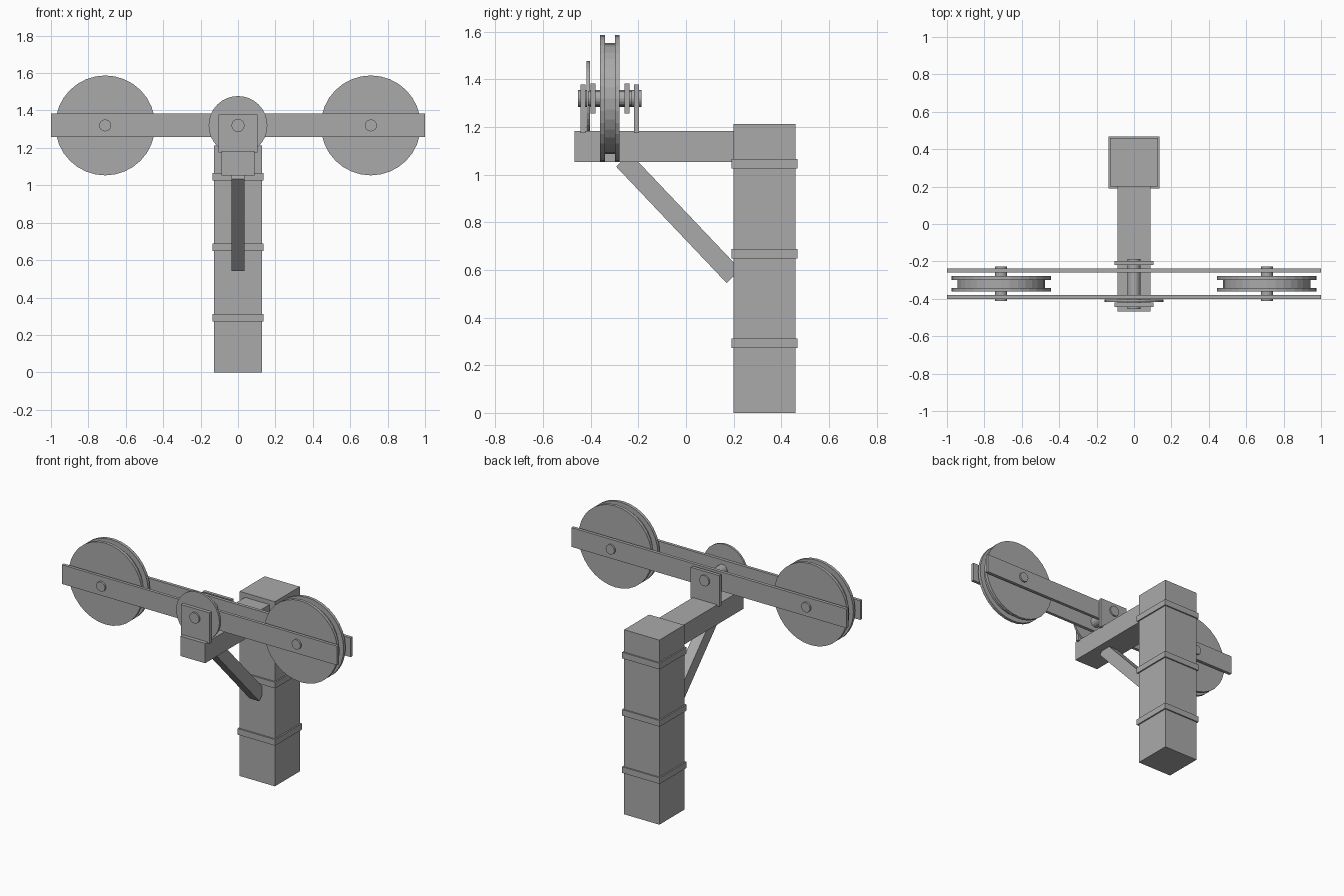
import bpy, math
from mathutils import Vector

if "Cube" in bpy.data.objects:
    bpy.data.objects.remove(bpy.data.objects["Cube"])

grey = bpy.data.materials.new("plain grey")
grey.diffuse_color = (0.4, 0.4, 0.4, 1)
grey.use_nodes = True
grey.node_tree.nodes["Principled BSDF"].inputs["Base Color"].default_value = grey.diffuse_color


def finish(name):
    ob = bpy.context.object
    ob.name = name
    ob.data.materials.append(grey)
    return ob


def box(name, x, y, z):
    """Box from (min, max) ranges on each axis."""
    bpy.ops.mesh.primitive_cube_add(size=1)
    ob = finish(name)
    ob.location = [(a + b) / 2 for a, b in (x, y, z)]
    ob.scale = [b - a for a, b in (x, y, z)]
    return ob


def disc(name, x, z, r, y0, y1, sides=32):
    """Cylinder lying along y."""
    bpy.ops.mesh.primitive_cylinder_add(
        vertices=sides, radius=r, depth=y1 - y0,
        location=(x, (y0 + y1) / 2, z), rotation=(math.pi / 2, 0, 0))
    return finish(name)


def pulley(name, x, z, yc):
    """Grooved wheel: one lathed profile of (radius, y)."""
    prof = [(0, -.041), (.267, -.041), (.267, -.021), (.233, -.021),
            (.233, .021), (.267, .021), (.267, .041), (0, .041)]
    n, verts, faces = 32, [], []
    rings = prof[1:-1]
    for r, y in rings:
        for i in range(n):
            a = 2 * math.pi * i / n
            verts.append((r * math.sin(a), y, r * math.cos(a)))
    for k in range(len(rings) - 1):
        for i in range(n):
            j = (i + 1) % n
            faces.append((k * n + i, (k + 1) * n + i, (k + 1) * n + j, k * n + j))
    faces.append(tuple(range(n)))
    faces.append(tuple(reversed(range((len(rings) - 1) * n, len(rings) * n))))
    me = bpy.data.meshes.new(name)
    me.from_pydata(verts, [], faces)
    ob = bpy.data.objects.new(name, me)
    bpy.context.collection.objects.link(ob)
    me.materials.append(grey)
    ob.location = (x, yc, z)
    # consistent outward normals
    import bmesh
    bm = bmesh.new()
    bm.from_mesh(me)
    bmesh.ops.recalc_face_normals(bm, faces=bm.faces)
    bm.to_mesh(me)
    bm.free()


AXIS_Z, MID_Y = 1.32, -0.32

# post with three bands
box("post", (-.128, .128), (.2, .459), (0, 1.212))
for i, z in enumerate((.293, .669, 1.045)):
    box(f"post_band_{i + 1}", (-.137, .137), (.19, .468), (z - .02, z + .02))

# horizontal arm and diagonal brace
box("arm", (-.089, .089), (-.468, .2), (1.053, 1.183))
a, b = Vector((0, -.264, 1.062)), Vector((0, .2, .573))
d = b - a
brace = box("brace", (-.035, .035), (-.0405, .0405), (-d.length / 2, d.length / 2))
brace.location = (a + b) / 2
brace.rotation_euler = (math.atan2(-d.y, d.z), 0, 0)

# pivot brackets, pivot axle and round plate
box("bracket_front", (-.104, .104), (-.443, -.421), (1.175, 1.378))
box("bracket_back", (-.104, .104), (-.219, -.197), (1.175, 1.378))
disc("pivot_axle", 0, AXIS_Z, .035, -.454, -.187, 16)
disc("pivot_plate", 0, AXIS_Z, .157, -.417, -.403)

# balance rails
box("rail_front", (-1, 1), (-.4, -.38), (1.257, 1.383))
box("rail_back", (-1, 1), (-.259, -.238), (1.257, 1.383))

# pulleys at both ends
for side, x in (("left", -.71), ("right", .71)):
    pulley(f"pulley_{side}", x, AXIS_Z, MID_Y)
    disc(f"pulley_axle_{side}", x, AXIS_Z, .032, -.412, -.226, 16)
